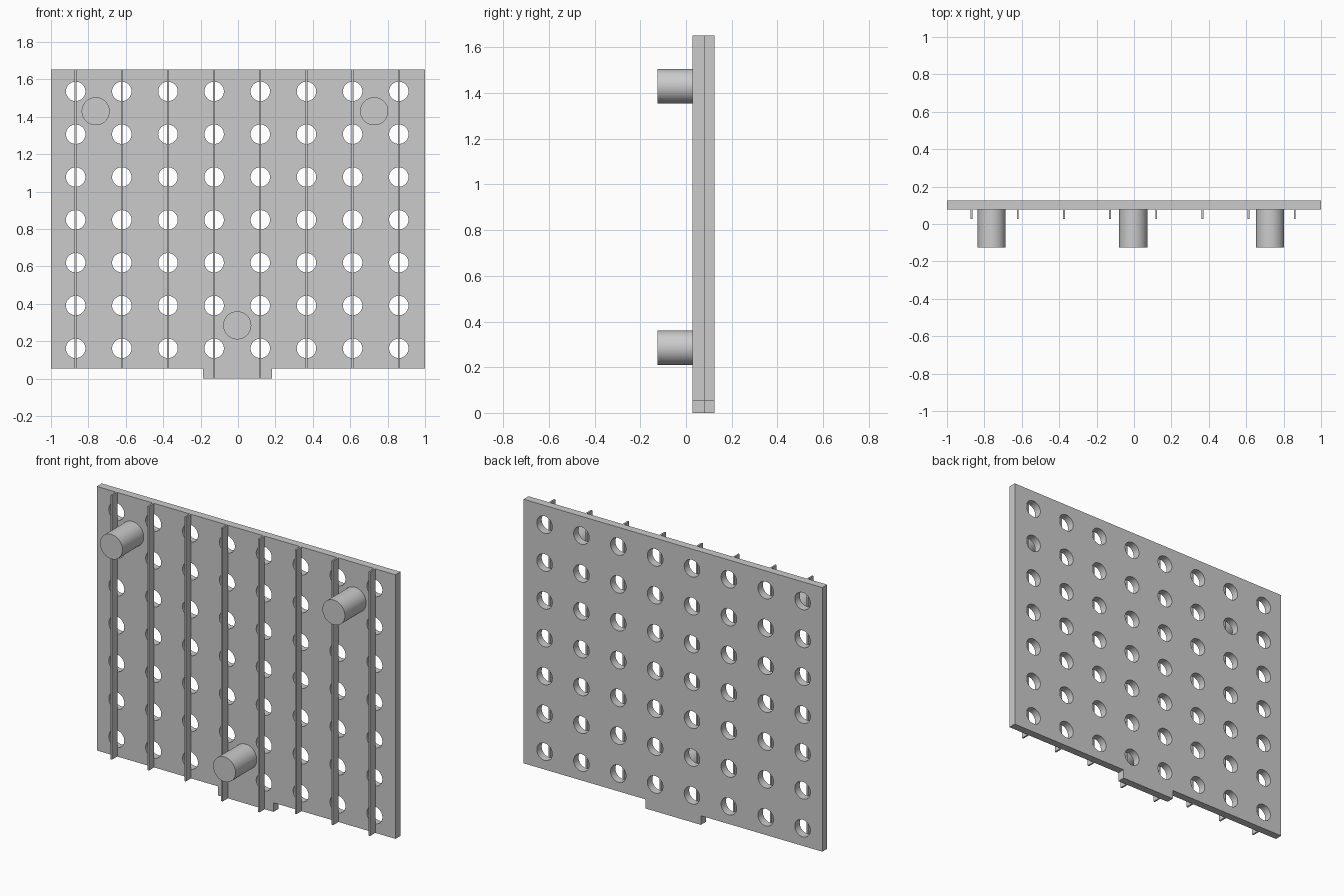
import bpy
import bmesh
from math import radians
from mathutils import Matrix, Vector

cube = bpy.data.objects.get("Cube")
if cube:
    bpy.data.objects.remove(cube, do_unlink=True)

grey = bpy.data.materials.new("plain_grey")
grey.use_nodes = True
colour = (0.6, 0.6, 0.6, 1)
grey.diffuse_color = colour
grey.node_tree.nodes["Principled BSDF"].inputs["Base Color"].default_value = colour

BACK, FACE, RIB_FRONT, PEG_FRONT = 0.125, 0.078, 0.028, -0.125
TOP, BOTTOM = 1.653, 0.055
TAB_LEFT, TAB_RIGHT = -0.187, 0.183
COLUMNS = [-0.868 + 0.2468 * i for i in range(8)]
ROWS = [0.162 + 0.229 * i for i in range(7)]


def finish(bm, name):
    bmesh.ops.recalc_face_normals(bm, faces=bm.faces)
    mesh = bpy.data.meshes.new(name)
    bm.to_mesh(mesh)
    bm.free()
    mesh.materials.append(grey)
    obj = bpy.data.objects.new(name, mesh)
    bpy.context.collection.objects.link(obj)
    return obj


def add_rod(bm, x, z, radius, y0, y1, sides):
    place = Matrix.Translation((x, (y0 + y1) / 2, z)) @ Matrix.Rotation(radians(90), 4, "X")
    bmesh.ops.create_cone(bm, cap_ends=True, segments=sides, radius1=radius,
                          radius2=radius, depth=abs(y1 - y0), matrix=place)


def smooth(obj):
    bpy.ops.object.select_all(action="DESELECT")
    obj.select_set(True)
    bpy.context.view_layer.objects.active = obj
    bpy.ops.object.shade_smooth_by_angle(angle=radians(30))


# Flat panel with a small tab on its lower edge
bm = bmesh.new()
outline = [(-1, BOTTOM), (TAB_LEFT, BOTTOM), (TAB_LEFT, 0), (TAB_RIGHT, 0),
           (TAB_RIGHT, BOTTOM), (1, BOTTOM), (1, TOP), (-1, TOP)]
face = bm.faces.new([bm.verts.new((x, FACE, z)) for x, z in outline])
sweep = bmesh.ops.extrude_face_region(bm, geom=[face])
bmesh.ops.translate(bm, vec=Vector((0, BACK - FACE, 0)),
                    verts=[v for v in sweep["geom"] if isinstance(v, bmesh.types.BMVert)])
panel = finish(bm, "perforated_panel")

# Grid of round holes cut through the panel
bm = bmesh.new()
for x in COLUMNS:
    for z in ROWS:
        add_rod(bm, x, z, 0.052, FACE - 0.02, BACK + 0.02, 40)
cutter = finish(bm, "hole_cutter")
cutter.hide_render = True
cut = panel.modifiers.new("holes", "BOOLEAN")
cut.operation = "DIFFERENCE"
cut.solver = "EXACT"
cut.object = cutter
bpy.context.view_layer.objects.active = panel
bpy.ops.object.modifier_apply(modifier=cut.name)
bpy.data.objects.remove(cutter, do_unlink=True)
smooth(panel)

# Thin upright ribs, one in front of each column of holes
for i, x in enumerate(COLUMNS):
    low = 0 if TAB_LEFT < x < TAB_RIGHT else BOTTOM
    bm = bmesh.new()
    place = Matrix.Translation((x, (RIB_FRONT + FACE) / 2, (low + TOP) / 2))
    size = Matrix.Diagonal((0.01, FACE - RIB_FRONT, TOP - low, 1))
    bmesh.ops.create_cube(bm, size=1, matrix=place @ size)
    finish(bm, f"rib_{i + 1}")

# Three round pegs on the front
for name, x, z in (("upper_right_peg", -0.761, 1.43),
                   ("upper_left_peg", 0.728, 1.43),
                   ("lower_peg", -0.004, 0.285)):
    bm = bmesh.new()
    add_rod(bm, x, z, 0.075, PEG_FRONT, FACE, 64)
    smooth(finish(bm, name))
